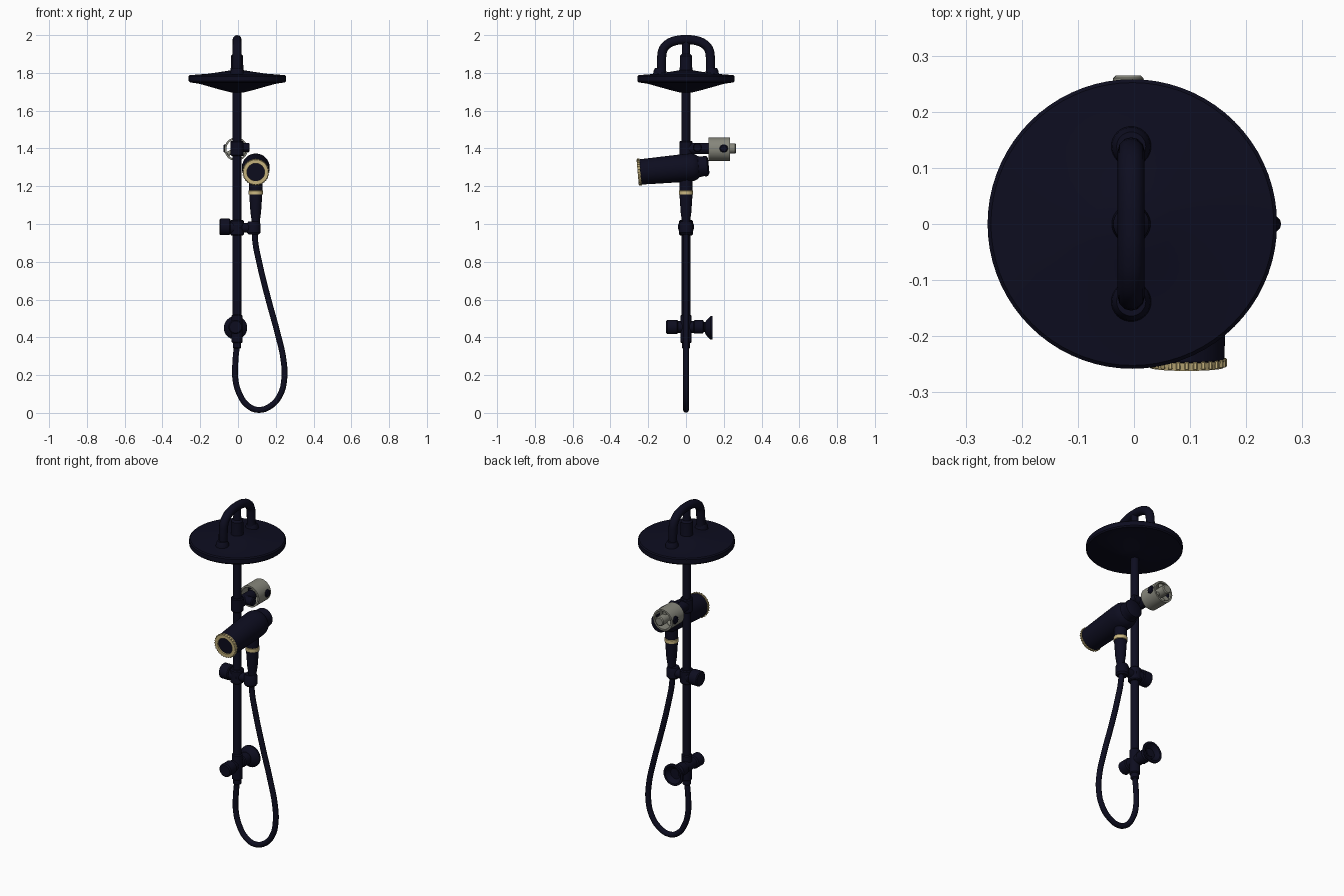
import bpy, bmesh, math
from mathutils import Vector

cube = bpy.data.objects.get("Cube")
if cube:
    bpy.data.objects.remove(cube, do_unlink=True)


def material(name, rgb):
    m = bpy.data.materials.new(name)
    m.use_nodes = True
    m.diffuse_color = (*rgb, 1)
    m.node_tree.nodes["Principled BSDF"].inputs["Base Color"].default_value = (*rgb, 1)
    return m


navy = material("dark navy", (0.004, 0.004, 0.014))
gold = material("pale gold", (0.6, 0.48, 0.22))
grey = material("warm grey", (0.24, 0.24, 0.2))

X, Y, Z = Vector((1, 0, 0)), Vector((0, 1, 0)), Vector((0, 0, 1))
POLE = -0.005
GRIP = 0.094


def finish(obj, mat):
    obj.data.materials.append(mat)
    bpy.ops.object.select_all(action='DESELECT')
    obj.select_set(True)
    bpy.context.view_layer.objects.active = obj
    if obj.type == 'CURVE':
        bpy.ops.object.convert(target='MESH')
    bpy.ops.object.shade_smooth_by_angle(angle=math.radians(35))
    return bpy.context.object


def lathe(name, profile, origin, axis, mat, sides=32, closed=False):
    """Revolve (radius, distance) points around an axis."""
    bm = bmesh.new()
    rows = []
    for r, t in profile:
        rows.append([bm.verts.new((r * math.cos(a), r * math.sin(a), t))
                     for a in (math.tau * i / sides for i in range(sides))])
    pairs = list(zip(rows, rows[1:]))
    if closed:
        pairs.append((rows[-1], rows[0]))
    else:
        bm.faces.new(rows[0])
        bm.faces.new(rows[-1])
    for low, high in pairs:
        for i in range(sides):
            j = (i + 1) % sides
            bm.faces.new((low[i], low[j], high[j], high[i]))
    bmesh.ops.recalc_face_normals(bm, faces=bm.faces)
    mesh = bpy.data.meshes.new(name)
    bm.to_mesh(mesh)
    bm.free()
    obj = bpy.data.objects.new(name, mesh)
    bpy.context.collection.objects.link(obj)
    obj.location = origin
    obj.rotation_euler = Vector(axis).to_track_quat('Z', 'Y').to_euler()
    return finish(obj, mat)


def rod(name, r, start, end, mat=navy, bevel=0.005, sides=24):
    start, end = Vector(start), Vector(end)
    length = (end - start).length
    b = min(bevel, r / 2, length / 3)
    return lathe(name, [(r - b, 0), (r, b), (r, length - b), (r - b, length)],
                 start, end - start, mat, sides)


def tube(name, points, r, mat=navy):
    data = bpy.data.curves.new(name, 'CURVE')
    data.dimensions = '3D'
    data.bevel_depth = r
    data.bevel_resolution = 4
    data.resolution_u = 10
    data.use_fill_caps = True
    spline = data.splines.new('BEZIER')
    spline.bezier_points.add(len(points) - 1)
    for bp, p in zip(spline.bezier_points, points):
        bp.co = p
        bp.handle_left_type = bp.handle_right_type = 'AUTO'
    obj = bpy.data.objects.new(name, data)
    bpy.context.collection.objects.link(obj)
    return finish(obj, mat)


# Riser pole with its end collars
rod("riser_pole", 0.023, (POLE, 0, 0.42), (POLE, 0, 1.75))
rod("pole_lower_collar", 0.029, (POLE, 0, 0.37), (POLE, 0, 0.52))
rod("hose_outlet", 0.022, (POLE, 0, 0.34), (POLE, 0, 0.4))

# Overhead disc and neck
lathe("overhead_disc", [(0.03, 1.696), (0.08, 1.708), (0.2, 1.742), (0.252, 1.75),
                        (0.258, 1.757), (0.258, 1.782), (0.252, 1.788),
                        (0.15, 1.796), (0.07, 1.808), (0.03, 1.815)],
      (-0.003, 0, 0), Z, navy, 72)
lathe("disc_neck", [(0.036, 1.8), (0.033, 1.83), (0.032, 1.89), (0.022, 1.9),
                    (0.02, 1.95), (0.02, 1.975)], (POLE, 0, 0), Z, navy)

# Looped arm over the disc
arc = [(POLE, -0.129, 1.78), (POLE, -0.129, 1.88)]
for i in range(1, 8):
    a = math.pi * (1 - i / 8)
    arc.append((POLE, 0.129 * math.copysign(abs(math.cos(a)) ** 0.85, math.cos(a)),
                1.88 + 0.096 * math.sin(a) ** 0.8))
arc += [(POLE, 0.129, 1.88), (POLE, 0.129, 1.78)]
tube("looped_arm", arc, 0.024)
for side, word in ((-1, "front"), (1, "back")):
    lathe(word + "_arm_foot", [(0.037, 1.785), (0.034, 1.81), (0.026, 1.825)],
          (POLE, side * 0.138, 0), Z, navy)

# Upper wall bracket: dark spigot in an open grey cup
rod("bracket_clamp", 0.034, (POLE, 0, 1.36), (POLE, 0, 1.44))
rod("bracket_spigot", 0.03, (POLE, 0.01, 1.4), (POLE, 0.14, 1.4))
rod("bracket_side_knob", 0.024, (0, 0.06, 1.405), (0.062, 0.06, 1.405))
CUP = -0.01
lathe("bracket_cup", [(0.062, 0.12), (0.062, 0.232), (0.052, 0.232), (0.052, 0.12)],
      (CUP, 0, 1.396), Y, grey, 48, closed=True)
rod("cup_plug", 0.027, (CUP, 0.14, 1.4), (CUP, 0.265, 1.4), grey)
for i in range(3):
    a = math.tau * i / 3 + math.pi / 2
    d = Vector((math.cos(a), 0, math.sin(a)))
    c = Vector((CUP, 0.21, 1.396))
    rod("cup_spoke", 0.012, c, c + d * 0.056, grey, sides=12)
for s in (-1, 1):
    rod("cup_screw", 0.022, (CUP + s * 0.05, 0.2, 1.4), (CUP + s * 0.068, 0.2, 1.4))

# Handset barrel, tilted slightly down at the front
axis = Vector((0, 1, 0.09)).normalized()
face = Vector((GRIP, -0.248, 1.275))
lathe("handset_barrel", [(0.06, 0), (0.067, 0.008), (0.07, 0.1), (0.074, 0.25),
                         (0.073, 0.285), (0.066, 0.305), (0.056, 0.315),
                         (0.052, 0.34), (0.055, 0.35), (0.053, 0.362), (0.04, 0.37)],
      face, axis, navy, 48)
lathe("handset_gold_ring", [(0.047, -0.008), (0.066, -0.008), (0.069, 0.006), (0.047, 0.006)],
      face, axis, gold, 48, closed=True)
TEETH = 28
side_dir = Vector((1, 0, 0))
up_dir = side_dir.cross(axis)
for i in range(TEETH):
    a = math.tau * i / TEETH
    p = face + (side_dir * math.cos(a) + up_dir * math.sin(a)) * 0.068
    rod("ring_tooth", 0.004, p - axis * 0.006, p + axis * 0.008, gold, 0.001, 6)

# Handset grip with a gold band
lathe("handset_grip", [(0.02, 0.98), (0.022, 1.02), (0.028, 1.06), (0.034, 1.15),
                       (0.035, 1.2), (0.033, 1.26)], (GRIP, 0, 0), Z, navy)
rod("grip_gold_band", 0.0375, (GRIP, 0, 1.155), (GRIP, 0, 1.178), gold, 0.002, 32)

# Sliding holder on the pole
rod("holder_clamp", 0.036, (POLE, 0, 0.94), (POLE, 0, 1.02))
rod("holder_body", 0.034, (-0.07, 0, 0.98), (0.015, 0, 0.98))
rod("holder_knob", 0.043, (-0.098, 0, 0.985), (-0.04, 0, 0.985))
rod("holder_link", 0.025, (0.01, 0, 0.98), (0.08, 0, 0.98))
lathe("holder_cradle", [(0.028, 0.945), (0.036, 0.955), (0.036, 1.0), (0.03, 1.012)],
      (0.083, 0, 0), Z, navy)

# Lower valve: front handle, body, wall flange
VALVE = -0.013
lathe("valve_body", [(0.032, -0.105), (0.038, -0.099), (0.038, -0.047), (0.031, -0.042),
                     (0.031, 0.04), (0.036, 0.045), (0.036, 0.09), (0.026, 0.095),
                     (0.024, 0.12)], (VALVE, 0, 0.455), Y, navy)
lathe("wall_flange", [(0.028, 0.1), (0.04, 0.108), (0.057, 0.125), (0.062, 0.13),
                      (0.062, 0.14), (0.05, 0.14), (0.03, 0.118)],
      (VALVE, 0, 0.45), Y, navy, 40)

# Flexible hose loop
hose = [(-0.004, 0.37), (-0.014, 0.27), (-0.014, 0.18), (0.008, 0.1), (0.05, 0.04),
        (0.108, 0.016), (0.177, 0.04), (0.225, 0.1), (0.245, 0.18), (0.241, 0.28),
        (0.21, 0.42), (0.161, 0.6), (0.114, 0.79), (0.09, 0.92), (0.09, 0.98)]
tube("hose", [(x, 0, z) for x, z in hose], 0.0155)
